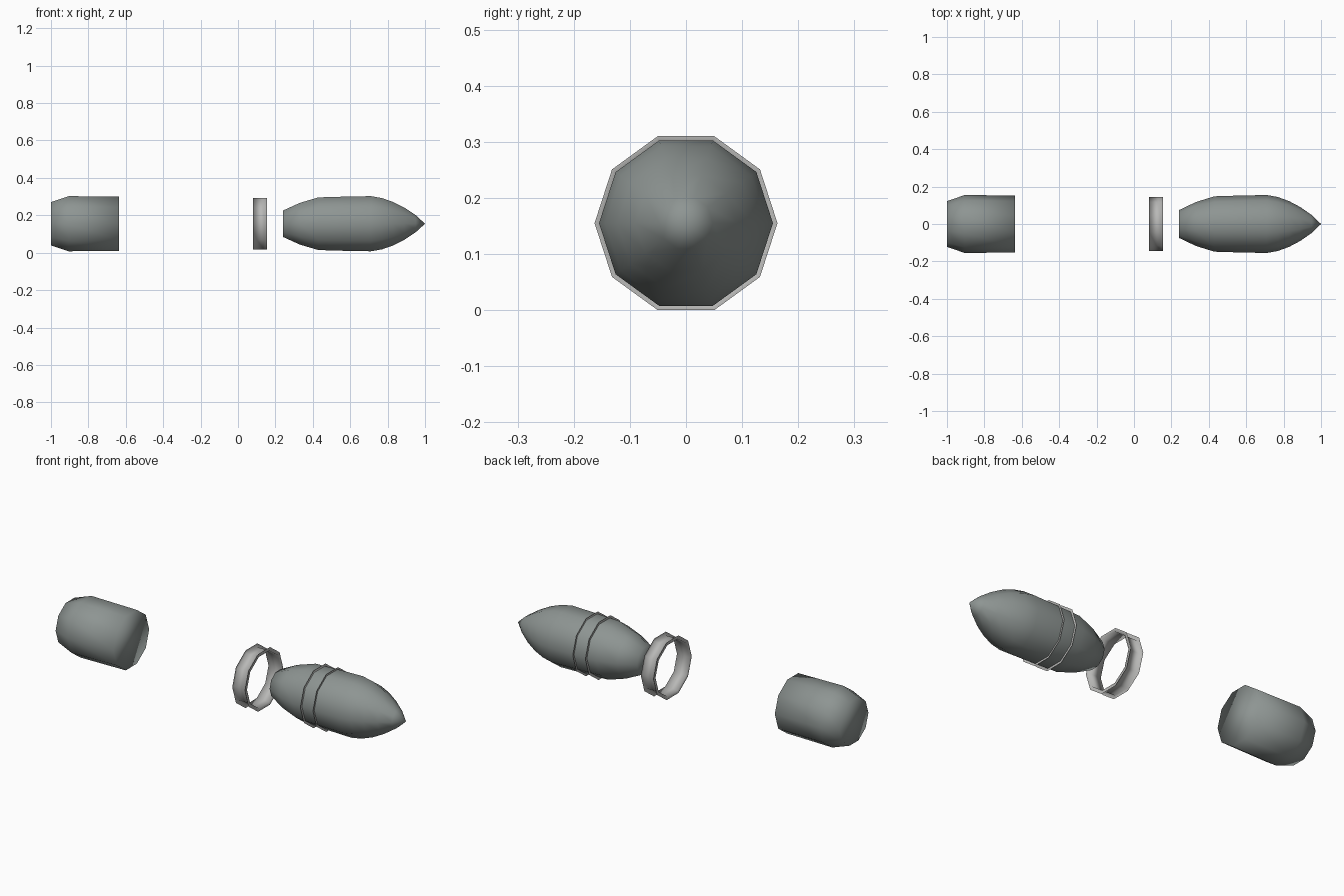
import bpy, bmesh, math

if "Cube" in bpy.data.objects:
    bpy.data.objects.remove(bpy.data.objects["Cube"])

SIDES = 10
AXIS_Z = 0.155


def material(name, rgb):
    m = bpy.data.materials.new(name)
    m.diffuse_color = (*rgb, 1)
    m.use_nodes = True
    m.node_tree.nodes["Principled BSDF"].inputs["Base Color"].default_value = m.diffuse_color
    return m


def lathe(name, profile, mat, capped=True):
    """Turn (x, radius) points about the long axis; radius 0 makes a point."""
    bm = bmesh.new()
    rings = []
    for x, r in profile:
        n = 1 if r == 0 else SIDES
        rings.append([bm.verts.new((x, r * math.cos(2 * math.pi * i / SIDES),
                                    AXIS_Z + r * math.sin(2 * math.pi * i / SIDES)))
                      for i in range(n)])
    for a, b in zip(rings, rings[1:]):
        for i in range(SIDES):
            j = (i + 1) % SIDES
            if len(b) == 1:
                bm.faces.new((a[i], a[j], b[0]))
            else:
                bm.faces.new((a[i], a[j], b[j], b[i]))
    if capped:
        for ring in (rings[0], rings[-1]):
            if len(ring) > 1:
                bm.faces.new(ring)
    bmesh.ops.recalc_face_normals(bm, faces=bm.faces)
    for f in bm.faces:
        f.smooth = True
    me = bpy.data.meshes.new(name)
    bm.to_mesh(me)
    bm.free()
    me.materials.append(mat)
    ob = bpy.data.objects.new(name, me)
    bpy.context.collection.objects.link(ob)
    return ob


body_mat = material("dark_grey", (0.27, 0.30, 0.29))
ring_mat = material("light_grey", (0.48, 0.48, 0.47))

# Short rear section with a chamfered end
lathe("rear_section", [(-1.0, 0.122), (-0.905, 0.155), (-0.635, 0.152)], body_mat)

# Pointed, tapered body
lathe("pointed_body", [(0.24, 0.074), (0.33, 0.117), (0.43, 0.148), (0.56, 0.152),
                       (0.71, 0.155), (0.77, 0.144), (0.83, 0.122), (0.89, 0.09),
                       (0.95, 0.048), (1.0, 0)], body_mat)


# Channel-shaped rings, open on the outside: flange, inner wall, flange
def channel_ring(name, x0, x1):
    lathe(name, [(x0, 0.163), (x0, 0.145), (x1, 0.145), (x1, 0.163)], ring_mat, capped=False)


channel_ring("loose_ring", 0.08, 0.155)
channel_ring("body_ring", 0.485, 0.56)
